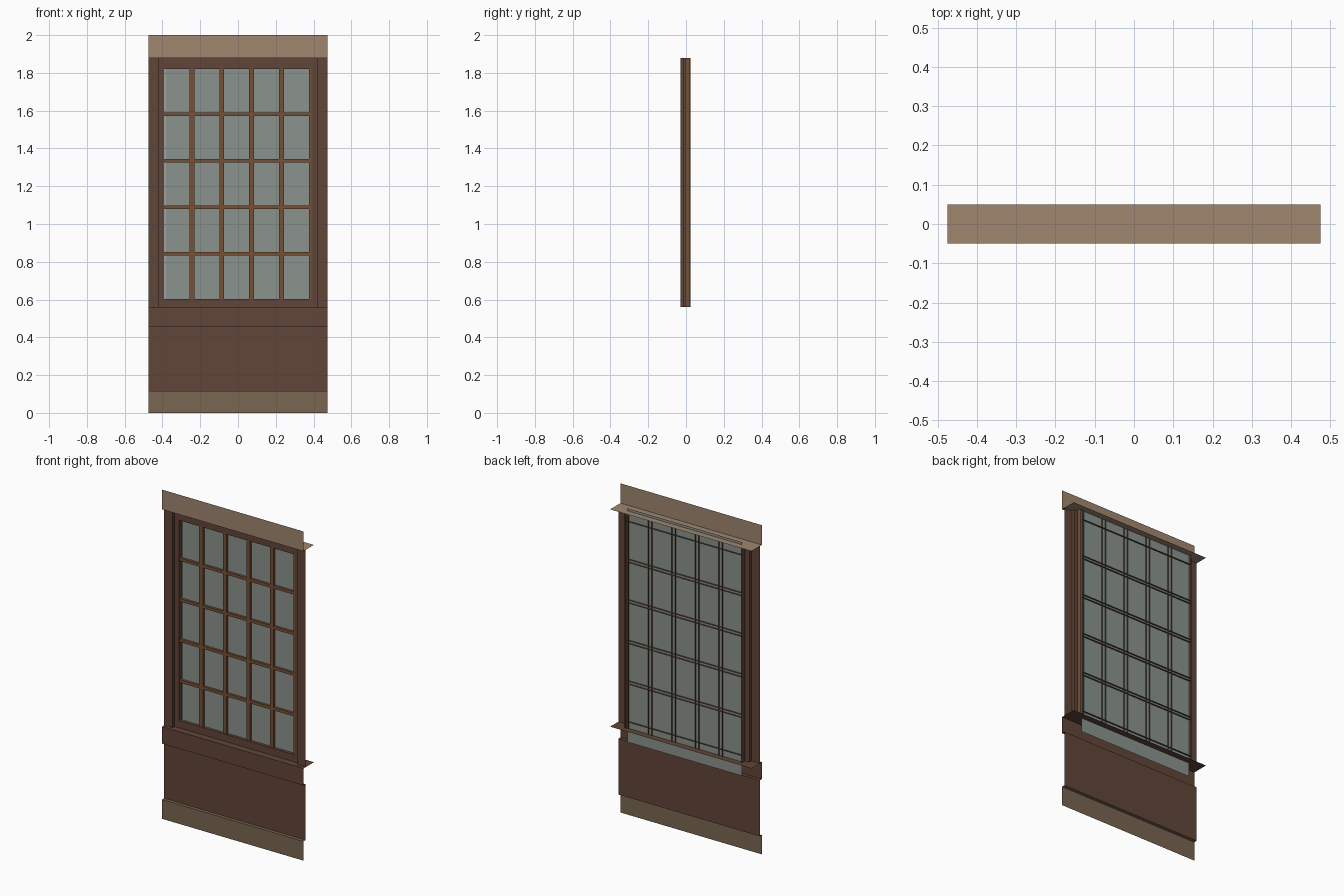
import bpy

if "Cube" in bpy.data.objects:
    bpy.data.objects.remove(bpy.data.objects["Cube"])


def material(name, rgb):
    m = bpy.data.materials.new(name)
    m.diffuse_color = [c ** 2.2 for c in rgb] + [1.0]
    m.use_nodes = True
    m.node_tree.nodes["Principled BSDF"].inputs["Base Color"].default_value = m.diffuse_color
    return m


TAN = material("tan_trim", (0.62, 0.52, 0.43))
OLIVE = material("base_trim", (0.47, 0.40, 0.32))
BROWN = material("brown_wood", (0.38, 0.28, 0.23))
BAR = material("bar_wood", (0.46, 0.32, 0.22))
GLASS = material("glass", (0.54, 0.57, 0.55))


def sheet(name, profile, lo, hi, mat, axis="X"):
    """Open strip: a (y, z) profile swept along x, or an (x, y) profile along z."""
    verts, faces = [], []
    for a, b in profile:
        if axis == "X":
            verts += [(lo, a, b), (hi, a, b)]
        else:
            verts += [(a, b, hi), (a, b, lo)]
    for i in range(len(profile) - 1):
        k = 2 * i
        faces.append((k, k + 1, k + 3, k + 2))
    me = bpy.data.meshes.new(name)
    me.from_pydata(verts, [], faces)
    me.materials.append(mat)
    ob = bpy.data.objects.new(name, me)
    bpy.context.collection.objects.link(ob)
    return ob


W = 0.475             # half width
FRONT, WALL, BACK = -0.05, -0.03, 0.05
BASE, SILL_LOW, SILL, HEAD = 0.117, 0.457, 0.56, 1.88

# Wall trim, all open at the ends and back
sheet("header", [(BACK, HEAD), (FRONT, HEAD), (FRONT, 2.0)], -W, W, TAN)
sheet("sill", [(WALL, SILL_LOW), (FRONT, SILL_LOW), (FRONT, SILL), (BACK, SILL)],
      -W, W, BROWN)
sheet("lower_panel", [(WALL, BASE), (WALL, SILL_LOW)], -W, W, BROWN)
sheet("baseboard", [(FRONT, 0), (FRONT, BASE), (WALL, BASE)], -W, W, OLIVE)

# Stepped jambs, mirrored left and right
jamb = [(-W, WALL), (-0.42, WALL), (-0.42, -0.01), (-0.39, -0.01), (-0.39, 0.025)]
sheet("left_jamb", jamb, SILL, HEAD, BROWN, "Z")
sheet("right_jamb", [(-x, y) for x, y in reversed(jamb)], SILL, HEAD, BROWN, "Z")

# Top and bottom rails
sheet("top_rail", [(0.02, 1.82), (-0.008, 1.82), (-0.008, HEAD)], -0.39, 0.39, BROWN)
sheet("bottom_rail", [(-0.008, SILL), (-0.008, 0.603), (0.02, 0.603)],
      -0.39, 0.39, BROWN)

# Glazing bars: open-backed channels whose sides pass through the glass
BAR_FRONT, BAR_BACK = -0.005, 0.02
for i in range(5):
    x = -0.244 + 0.158 * i
    sheet(f"vertical_bar_{i + 1}",
          [(x - 0.013, BAR_BACK), (x - 0.013, BAR_FRONT),
           (x + 0.013, BAR_FRONT), (x + 0.013, BAR_BACK)], 0.56, HEAD, BAR, "Z")
for i in range(4):
    z = 0.842 + 0.2465 * i
    sheet(f"horizontal_bar_{i + 1}",
          [(BAR_BACK, z - 0.009), (BAR_FRONT + 0.001, z - 0.009),
           (BAR_FRONT + 0.001, z + 0.009), (BAR_BACK, z + 0.009)], -0.39, 0.39, BAR)

# Glass pane, running past the sill and head
sheet("glass_pane", [(0.01, 0.475), (0.01, 1.895)], -0.385, 0.385, GLASS)
